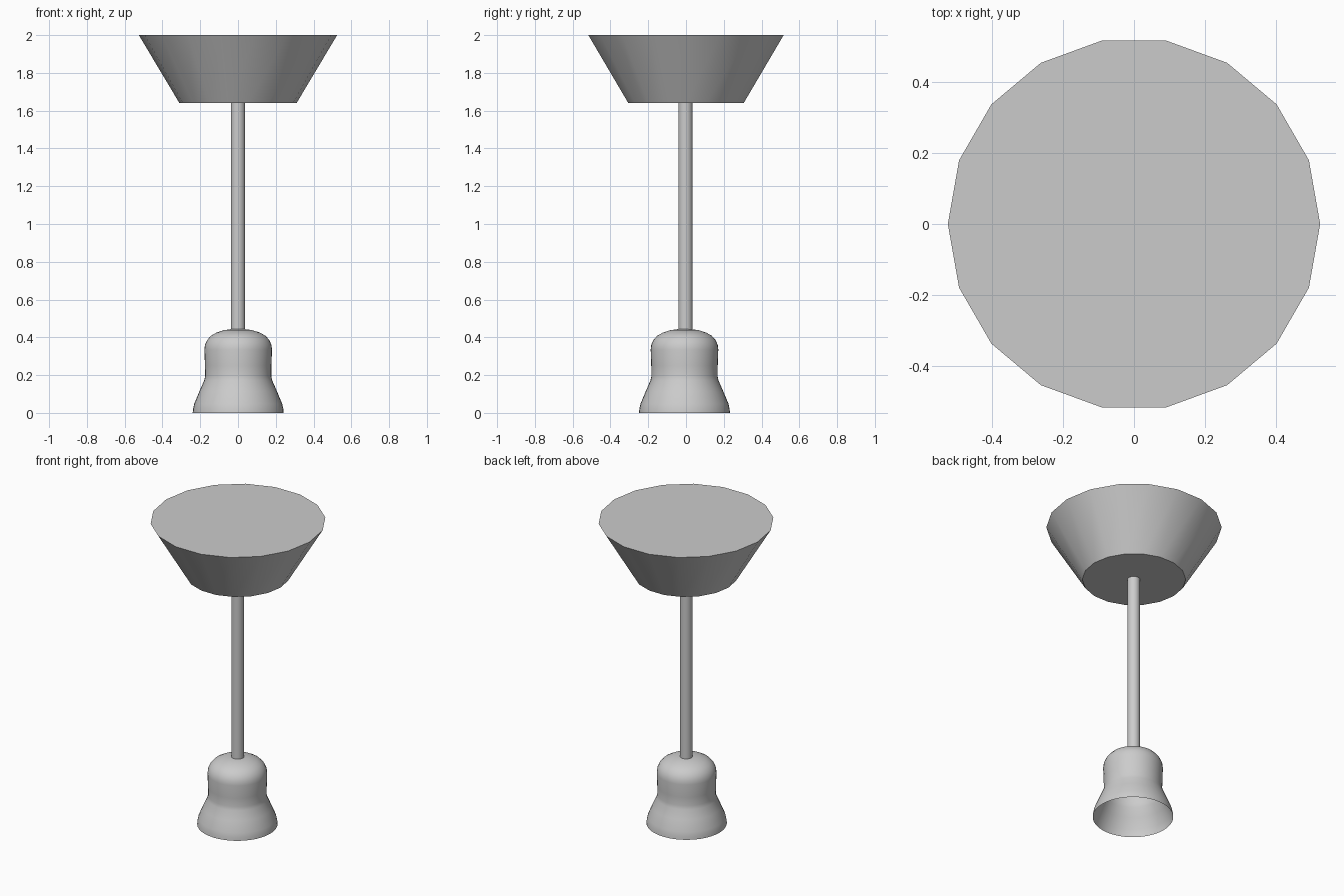
import bpy, bmesh, math

if "Cube" in bpy.data.objects:
    bpy.data.objects.remove(bpy.data.objects["Cube"])


def lathe(name, profile, sides, center=(0, 0), cap_bottom=False, cap_top=False, angle=30):
    """Revolve (radius, z) points around the vertical axis."""
    bm = bmesh.new()
    rings = []
    for r, z in profile:
        if r == 0:
            rings.append([bm.verts.new((center[0], center[1], z))])
            continue
        rings.append([bm.verts.new((center[0] + r * math.cos(2 * math.pi * i / sides),
                                    center[1] + r * math.sin(2 * math.pi * i / sides), z))
                      for i in range(sides)])
    for a, b in zip(rings, rings[1:]):
        for i in range(sides):
            j = (i + 1) % sides
            if len(b) == 1:
                bm.faces.new((a[i], a[j], b[0]))
            else:
                bm.faces.new((a[i], a[j], b[j], b[i]))
    if cap_bottom:
        bm.faces.new(rings[0][::-1])
    if cap_top:
        bm.faces.new(rings[-1])
    mesh = bpy.data.meshes.new(name)
    bm.to_mesh(mesh)
    bm.free()
    obj = bpy.data.objects.new(name, mesh)
    bpy.context.collection.objects.link(obj)
    bpy.ops.object.select_all(action='DESELECT')
    obj.select_set(True)
    bpy.context.view_layer.objects.active = obj
    bpy.ops.object.shade_smooth_by_angle(angle=math.radians(angle))
    return obj


# Solid tapered block at the top, 18 sides
lathe("ceiling_block", [(0.31, 1.64), (0.525, 2.0)], 18, cap_bottom=True, cap_top=True)

# Thin hanging rod
lathe("rod", [(0.038, 0.43), (0.038, 1.642)], 32, center=(0, -0.003),
      cap_bottom=True, cap_top=True)

# Open bell shade with a domed crown
bell = [(0.241, 0), (0.239, 0.02), (0.233, 0.048), (0.205, 0.115), (0.18, 0.172),
        (0.175, 0.195), (0.176, 0.25), (0.179, 0.335), (0.176, 0.36), (0.165, 0.385),
        (0.145, 0.408), (0.115, 0.425), (0.075, 0.438), (0.038, 0.443), (0, 0.445)]
lathe("bell_shade", bell, 40, center=(0.001, -0.008), angle=50)
